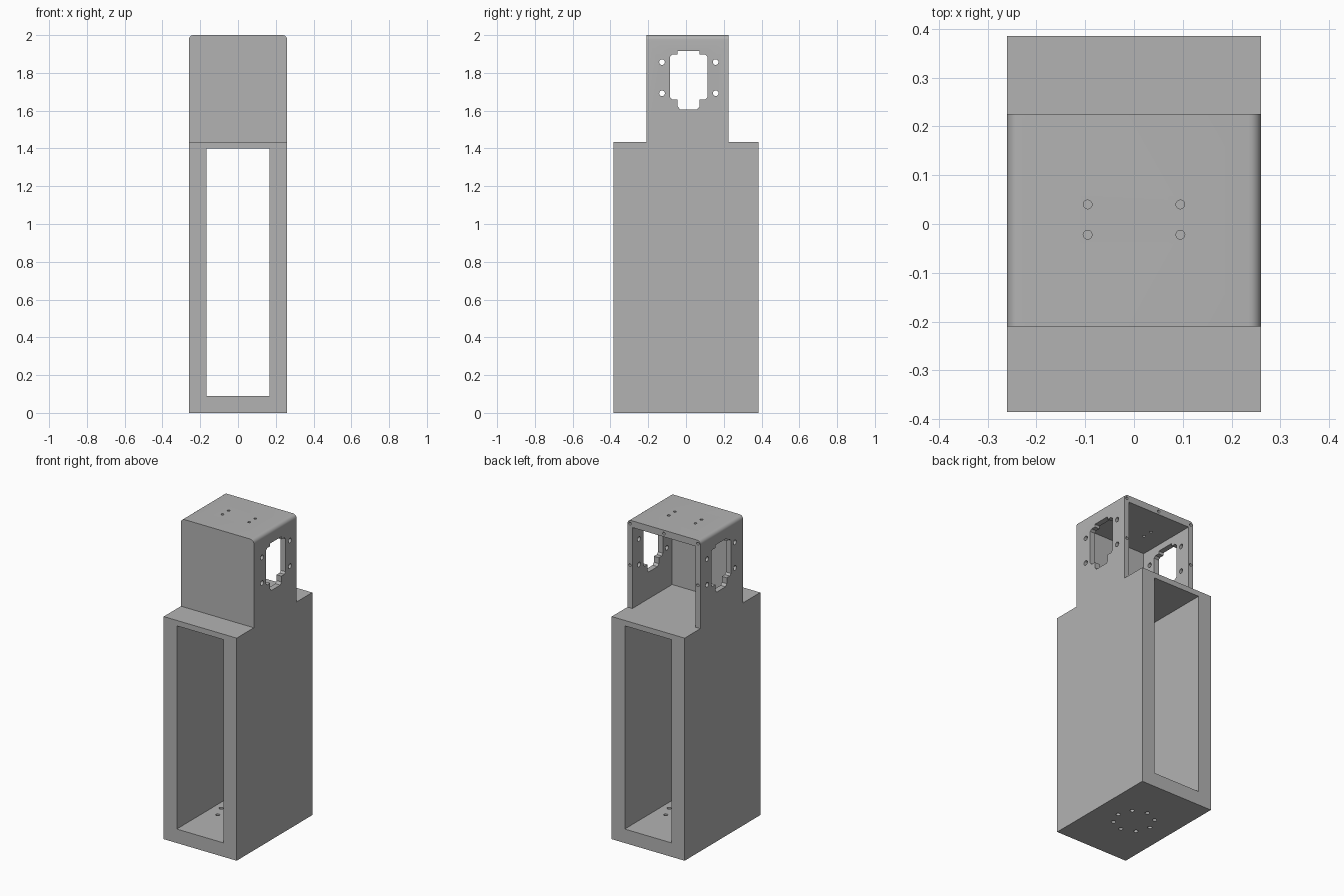
import bpy
import bmesh
import math
from mathutils import Matrix, Vector

if "Cube" in bpy.data.objects:
    bpy.data.objects.remove(bpy.data.objects["Cube"], do_unlink=True)

HALF_W, HALF_D, SHOULDER, TOP = 0.26, 0.385, 1.435, 2.0
HEAD_FRONT, HEAD_BACK = -0.21, 0.225

grey = bpy.data.materials.new("plain grey")
grey.use_nodes = True
COLOUR = (0.45, 0.45, 0.45, 1)
grey.diffuse_color = COLOUR
grey.node_tree.nodes["Principled BSDF"].inputs["Base Color"].default_value = COLOUR


def make_object(name, bm):
    bmesh.ops.recalc_face_normals(bm, faces=bm.faces)
    mesh = bpy.data.meshes.new(name)
    bm.to_mesh(mesh)
    bm.free()
    mesh.materials.append(grey)
    obj = bpy.data.objects.new(name, mesh)
    bpy.context.collection.objects.link(obj)
    return obj


def extrude_side_profile(points, half_width):
    """Extrude a (y, z) outline symmetrically along x."""
    bm = bmesh.new()
    face = bm.faces.new([bm.verts.new((-half_width, y, z)) for y, z in points])
    moved = bmesh.ops.extrude_face_region(bm, geom=[face])["geom"]
    verts = [v for v in moved if isinstance(v, bmesh.types.BMVert)]
    bmesh.ops.translate(bm, verts=verts, vec=(2 * half_width, 0, 0))
    return bm


def box(name, low, high):
    low, high = Vector(low), Vector(high)
    bm = bmesh.new()
    bmesh.ops.create_cube(bm, size=1, matrix=Matrix.Translation((low + high) / 2)
                          @ Matrix.Diagonal((*(high - low), 1)))
    return make_object(name, bm)


def drill(bm, start, end, radius):
    start, end = Vector(start), Vector(end)
    turn = (end - start).to_track_quat('Z', 'Y').to_matrix().to_4x4()
    bmesh.ops.create_cone(bm, cap_ends=True, segments=20, radius1=radius, radius2=radius,
                          depth=(end - start).length,
                          matrix=Matrix.Translation((start + end) / 2) @ turn)


# Housing: stepped block with a narrower head, rounded along its top edges
bm = extrude_side_profile([
    (-HALF_D, 0), (HALF_D, 0), (HALF_D, SHOULDER), (HEAD_BACK, SHOULDER),
    (HEAD_BACK, TOP), (HEAD_FRONT, TOP), (HEAD_FRONT, SHOULDER), (-HALF_D, SHOULDER)],
    HALF_W)
ridges = [e for e in bm.edges if all(v.co.z > TOP - 0.01 for v in e.verts)
          and abs(e.verts[0].co.x - e.verts[1].co.x) < 0.001]
bmesh.ops.bevel(bm, geom=ridges, offset=0.025, segments=6, profile=0.5, affect='EDGES')
housing = make_object("housing", bm)

# Open tunnel through the body, and the head cavity open at the back
tunnel = box("tunnel_cutter", (-0.167, -0.5, 0.09), (0.167, 0.5, 1.4))
cavity = box("cavity_cutter", (-0.225, HEAD_FRONT + 0.03, SHOULDER), (0.225, 0.3, 1.957))

# Side windows: rectangle with a shallow upper tab and a rounded lower tab
MID, C = 0.014, 0.012
half_outline = [(0.045, 1.607), (0.058, 1.622), (0.058, 1.66), (0.1 - C, 1.66),
                (0.1, 1.66 + C), (0.1, 1.897 - C), (0.1 - C, 1.897),
                (0.058, 1.897), (0.058, 1.915)]
outline = [(MID + y, z) for y, z in half_outline]
outline += [(MID - y, z) for y, z in reversed(half_outline)]
window = make_object("window_cutter", extrude_side_profile(outline, 0.4))

# Screw holes
bm = bmesh.new()
for z in (1.692, 1.857):
    for y in (-0.127, 0.157):
        drill(bm, (-0.4, y, z), (0.4, y, z), 0.015)
for x in (-0.095, 0.095):
    for y in (-0.022, 0.04):
        drill(bm, (x, y, 1.94), (x, y, 2.1), 0.009)
for x, z in ((-0.242, 1.978), (0, 1.978), (0.242, 1.978), (-0.242, 1.71), (0.242, 1.71)):
    drill(bm, (x, 0.185, z), (x, 0.3, z), 0.009)
for i in range(8):
    a = i * math.pi / 4
    x, y = 0.12 * math.cos(a), 0.12 * math.sin(a)
    drill(bm, (x, y, -0.1), (x, y, 0.2), 0.013)
holes = make_object("hole_cutter", bm)

# Cut everything out of the housing and bake the result
cutters = [tunnel, cavity, window, holes]
for cutter in cutters:
    cutter.hide_render = True
    mod = housing.modifiers.new(cutter.name, 'BOOLEAN')
    mod.operation = 'DIFFERENCE'
    mod.solver = 'EXACT'
    mod.object = cutter
graph = bpy.context.evaluated_depsgraph_get()
baked = bpy.data.meshes.new_from_object(housing.evaluated_get(graph))
housing.modifiers.clear()
housing.data = baked
for cutter in cutters:
    bpy.data.objects.remove(cutter, do_unlink=True)

bpy.ops.object.select_all(action='DESELECT')
housing.select_set(True)
bpy.context.view_layer.objects.active = housing
bpy.ops.object.shade_smooth_by_angle(angle=math.radians(30))
